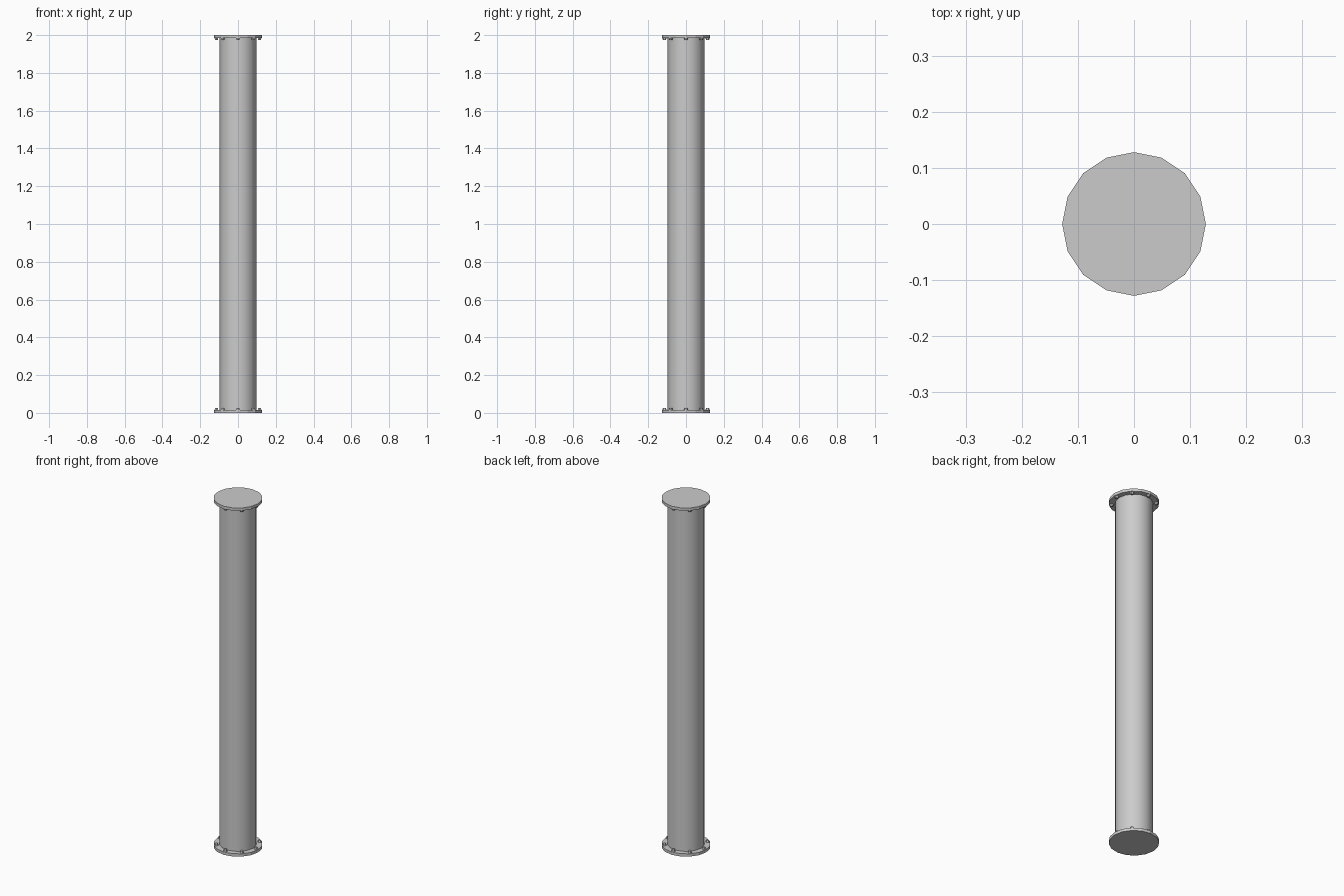
import bpy, bmesh, math
from mathutils import Matrix

if "Cube" in bpy.data.objects:
    bpy.data.objects.remove(bpy.data.objects["Cube"])

SIDES = 16
HEIGHT = 2.0
FLANGE_R, FLANGE_T = 0.128, 0.016
PIPE_R = 0.097
BOLT_R, BOLT_H, BOLT_RING = 0.011, 0.011, 0.114


def cylinder(name, z0, z1, r0, r1, sides, caps=True, x=0.0, y=0.0, smooth=False):
    bm = bmesh.new()
    bmesh.ops.create_cone(bm, cap_ends=caps, segments=sides, radius1=r0, radius2=r1,
                          depth=z1 - z0, matrix=Matrix.Translation((x, y, (z0 + z1) / 2)))
    mesh = bpy.data.meshes.new(name)
    for f in bm.faces:
        f.smooth = smooth
    bm.to_mesh(mesh)
    bm.free()
    obj = bpy.data.objects.new(name, mesh)
    bpy.context.collection.objects.link(obj)
    return obj


# Pipe body, open inside the flanges
cylinder("pipe", FLANGE_T, HEIGHT - FLANGE_T, PIPE_R, PIPE_R, SIDES, caps=False, smooth=True)

# End flanges
cylinder("bottom_flange", 0, FLANGE_T, FLANGE_R, FLANGE_R, SIDES)
cylinder("top_flange", HEIGHT - FLANGE_T, HEIGHT, FLANGE_R, FLANGE_R, SIDES)

# Ring of eight bolt heads on the inner face of each flange
for i in range(8):
    a = i * math.pi / 4
    x, y = BOLT_RING * math.cos(a), BOLT_RING * math.sin(a)
    cylinder(f"bottom_bolt_{i}", FLANGE_T, FLANGE_T + BOLT_H,
             BOLT_R, BOLT_R * 0.7, 6, x=x, y=y)
    cylinder(f"top_bolt_{i}", HEIGHT - FLANGE_T - BOLT_H, HEIGHT - FLANGE_T,
             BOLT_R * 0.7, BOLT_R, 6, x=x, y=y)
